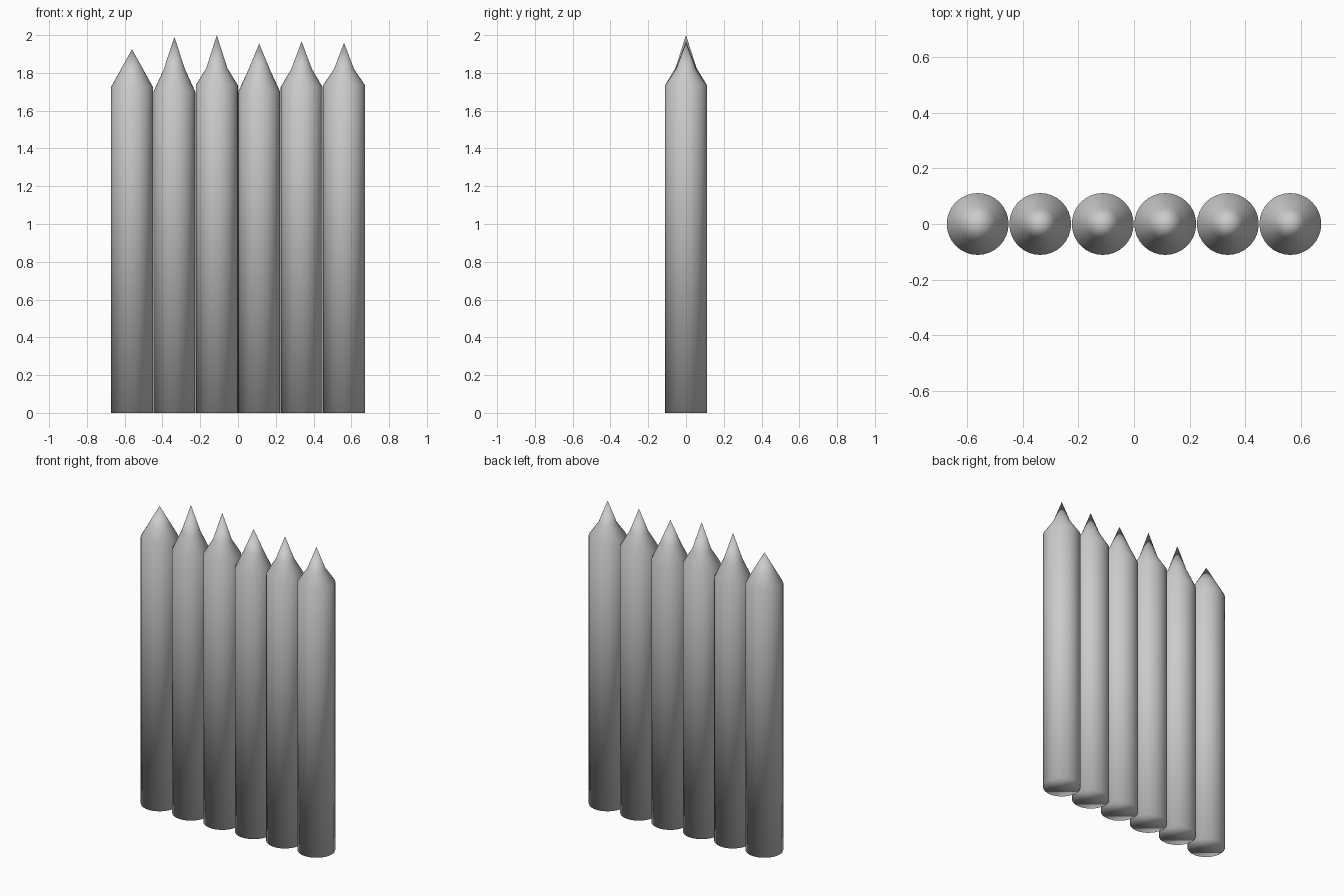
import bpy
import bmesh
from math import cos, sin, tau

if "Cube" in bpy.data.objects:
    bpy.data.objects.remove(bpy.data.objects["Cube"])

SIDES = 32
RADIUS = 0.111
SPACING = 0.2245

# One plain grey for the whole fence
grey = bpy.data.materials.new("plain grey")
grey.use_nodes = True
grey.diffuse_color = (0.6, 0.6, 0.6, 1)
grey.node_tree.nodes["Principled BSDF"].inputs["Base Color"].default_value = (0.6, 0.6, 0.6, 1)


def make_post(name, x, shoulder, neck_radius, neck, tip):
    """Round stake: straight shaft, sloped shoulder, sharper point."""
    bm = bmesh.new()
    rings = []
    for r, z in ((RADIUS, 0), (RADIUS, shoulder), (neck_radius, neck)):
        rings.append([bm.verts.new((r * cos(tau * i / SIDES), r * sin(tau * i / SIDES), z))
                      for i in range(SIDES)])
    top = bm.verts.new((0, 0, tip))
    bm.faces.new(reversed(rings[0]))
    for i in range(SIDES):
        j = (i + 1) % SIDES
        for low, high in zip(rings, rings[1:]):
            bm.faces.new((low[i], low[j], high[j], high[i]))
        bm.faces.new((rings[-1][i], rings[-1][j], top))
    for face in bm.faces:
        face.smooth = True
    mesh = bpy.data.meshes.new(name)
    bm.to_mesh(mesh)
    bm.free()
    mesh.materials.append(grey)
    post = bpy.data.objects.new(name, mesh)
    post.location.x = x
    bpy.context.collection.objects.link(post)


# Shoulder height, neck radius, neck height and tip height, from right to left
points = [
    (1.725, 0.064, 1.81, 1.925),
    (1.70, 0.056, 1.82, 1.99),
    (1.735, 0.056, 1.825, 2.0),
    (1.70, 0.058, 1.815, 1.955),
    (1.725, 0.055, 1.82, 1.967),
    (1.735, 0.053, 1.82, 1.96),
]
for n, point in enumerate(points):
    make_post(f"fence_post_{n + 1}", (n - 2.5) * SPACING, *point)
